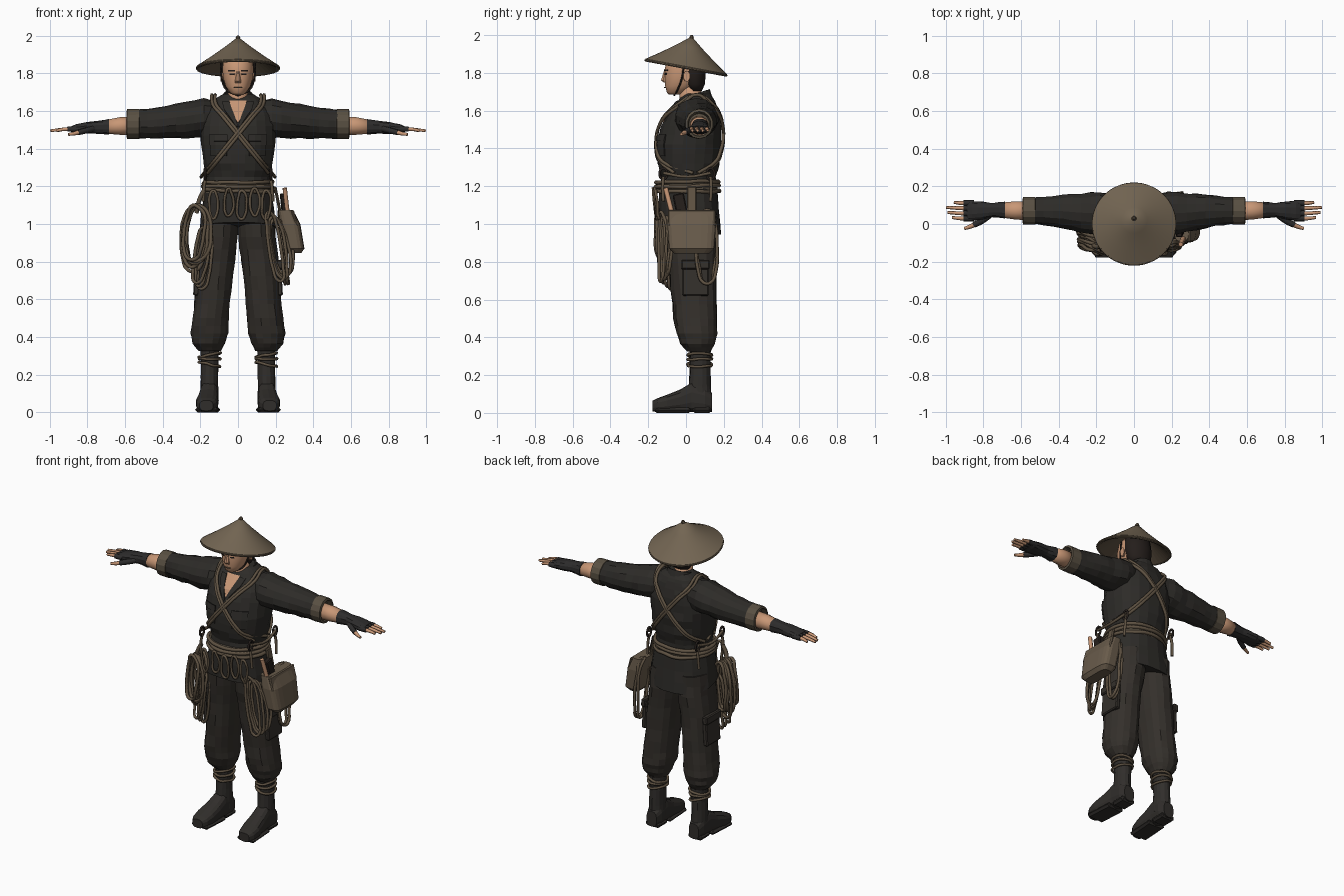
import bpy, bmesh, math, random
from mathutils import Vector
from mathutils.bvhtree import BVHTree

random.seed(4)
cube = bpy.data.objects.get("Cube")
if cube:
    bpy.data.objects.remove(cube)


def material(name, *rgb):
    m = bpy.data.materials.new(name)
    m.use_nodes = True
    m.diffuse_color = (*rgb, 1)
    m.node_tree.nodes["Principled BSDF"].inputs["Base Color"].default_value = (*rgb, 1)
    return m


JACKET = material("charcoal cloth", .026, .024, .021)
PANTS = material("brown black cloth", .034, .029, .024)
BOOT = material("boot leather", .030, .027, .024)
GLOVE = material("glove knit", .026, .025, .025)
CUFF = material("cuff lining", .10, .08, .055)
STRAW = material("straw", .17, .13, .085)
CANVAS = material("bag canvas", .14, .105, .07)
ROPE = material("rope", .115, .085, .055)
SKIN = material("skin", .58, .31, .18)
HAIR = material("dark hair", .018, .013, .011)


def mesh_object(name, bm, mat, smooth=False):
    bmesh.ops.recalc_face_normals(bm, faces=bm.faces)
    for f in bm.faces:
        f.smooth = smooth
    me = bpy.data.meshes.new(name)
    bm.to_mesh(me)
    bm.free()
    me.materials.append(mat)
    ob = bpy.data.objects.new(name, me)
    bpy.context.collection.objects.link(ob)
    return ob


def loft(name, rings, mat, axis="z", sides=16, steps=1, power=2.0, jitter=0.0,
         smooth=False, side=1, caps=True, bend=None):
    """Skin rings of (position, centre u, centre v, radius u, radius v) along an axis."""
    full = []
    for a, b in zip(rings, rings[1:]):
        full += [[p + (q - p) * k / steps for p, q in zip(a, b)] for k in range(steps)]
    full.append(rings[-1])
    bm = bmesh.new()
    loops = []
    for pos, cu, cv, ru, rv in full:
        loop = []
        for i in range(sides):
            t = math.tau * (i + .5) / sides
            c, s = math.cos(t), math.sin(t)
            k = 1 + random.uniform(-jitter, jitter)
            u = cu + k * ru * math.copysign(abs(c) ** (2 / power), c)
            v = cv + k * rv * math.copysign(abs(s) ** (2 / power), s)
            p = {"x": (pos, u, v), "y": (u, pos, v), "z": (u, v, pos)}[axis]
            p = bend(Vector(p)) if bend else Vector(p)
            loop.append(bm.verts.new((p.x * side, p.y, p.z)))
        loops.append(loop)
    for a, b in zip(loops, loops[1:]):
        for i in range(sides):
            j = (i + 1) % sides
            bm.faces.new((a[i], a[j], b[j], b[i]))
    if caps:
        bm.faces.new(loops[0])
        bm.faces.new(loops[-1])
    return mesh_object(name, bm, mat, smooth)


def tube(name, points, r, mat=ROPE, cyclic=False, taper=1.0):
    cu = bpy.data.curves.new(name, "CURVE")
    cu.dimensions = "3D"
    cu.bevel_depth, cu.bevel_resolution = r, 1
    cu.resolution_u, cu.use_fill_caps = 4, True
    sp = cu.splines.new("BEZIER")
    sp.bezier_points.add(len(points) - 1)
    for i, (bp, p) in enumerate(zip(sp.bezier_points, points)):
        bp.co = p
        bp.handle_left_type = bp.handle_right_type = "AUTO"
        bp.radius = 1 + (taper - 1) * i / max(1, len(points) - 1)
    sp.use_cyclic_u = cyclic
    cu.materials.append(mat)
    ob = bpy.data.objects.new(name, cu)
    bpy.context.collection.objects.link(ob)
    return ob


def ring(name, centre, u, v, r, mat=ROPE, count=10, wobble=0.0):
    """Closed rope loop spanned by the half axes u and v."""
    pts = []
    for i in range(count):
        t = math.tau * i / count
        p = Vector(centre) + Vector(u) * math.cos(t) + Vector(v) * math.sin(t)
        pts.append(p + Vector([random.uniform(-wobble, wobble) for _ in range(3)]))
    return tube(name, pts, r, mat, True)


def box(name, centre, size, mat, tilt=(0, 0, 0), bevel=.006):
    bm = bmesh.new()
    bmesh.ops.create_cube(bm, size=1)
    bmesh.ops.scale(bm, vec=size, verts=bm.verts)
    ob = mesh_object(name, bm, mat)
    ob.location, ob.rotation_euler = centre, tilt
    mod = ob.modifiers.new("soft edges", "BEVEL")
    mod.width, mod.segments = bevel, 1
    return ob


def surface(ob):
    return BVHTree.FromPolygons([v.co for v in ob.data.vertices],
                                [p.vertices[:] for p in ob.data.polygons])


def on_surface(tree, x, z, out, front=True):
    d = 1 if front else -1
    hit = tree.ray_cast(Vector((x, -d, z)), Vector((0, d, 0)))[0]
    y = hit.y if hit else .05
    return Vector((x, y - d * out, z))


def patch(name, tree, rows, mat, out=.006):
    """Thin cloth or skin panel laid on the front; rows are (z, x from, x to)."""
    bm = bmesh.new()
    grid = [[bm.verts.new(on_surface(tree, a + (b - a) * k / 3, z, out)) for k in range(4)]
            for z, a, b in rows]
    for p, q in zip(grid, grid[1:]):
        for k in range(3):
            bm.faces.new((p[k], p[k + 1], q[k + 1], q[k]))
    ob = mesh_object(name, bm, mat)
    ob.modifiers.new("thickness", "SOLIDIFY").thickness = .006
    return ob


# Jacket body, skirt and belt
torso = loft("jacket_body", [
    (1.17, 0, .01, .17, .15), (1.25, 0, .015, .168, .145), (1.32, 0, .012, .185, .165),
    (1.42, 0, .017, .2, .172), (1.52, 0, .027, .2, .158), (1.58, 0, .035, .19, .14),
    (1.63, 0, .05, .16, .112), (1.665, 0, .058, .12, .09), (1.69, 0, .06, .08, .065)],
    JACKET, sides=20, steps=2, power=2.3, jitter=.022)
body = surface(torso)
loft("jacket_skirt", [(1.22, 0, .01, .168, .15), (1.1, 0, .015, .188, .16),
                      (.98, 0, .02, .203, .165)], JACKET, sides=20, steps=2, power=2.4,
     jitter=.02, bend=lambda p: p + Vector((0, 0, -.2 * p.y * (1.22 - p.z) / .24)))
loft("belt_wrap", [(1.165, 0, .008, .178, .16), (1.225, 0, .01, .176, .158)], CUFF,
     sides=20, power=2.3)
for i, z in enumerate((1.175, 1.2, 1.222)):
    ring(f"belt_rope_{i}", (0, .008, z), (.185, 0, .004 * (i - 1)), (0, .167, 0), .011,
         count=14, wobble=.004)

# Neck opening, lapels, collar and chest pockets
patch("open_neck", body, [(1.54, -.004, .004), (1.58, -.022, .022), (1.62, -.036, .036),
                          (1.655, -.046, .046)], SKIN)
for s in (-1, 1):
    patch("lapel", body, [(1.52, 0, .012 * s), (1.57, .016 * s, .045 * s),
                          (1.61, .032 * s, .075 * s), (1.65, .046 * s, .085 * s)], JACKET, .012)
    patch("chest_pocket", body, [(1.36, .06 * s, .145 * s), (1.42, .06 * s, .15 * s),
                                 (1.46, .06 * s, .15 * s)], JACKET, .01)
    patch("pocket_flap", body, [(1.44, .057 * s, .153 * s), (1.475, .057 * s, .153 * s)],
          JACKET, .016)
collar = loft("collar", [(1.635, 0, .055, .1, .09), (1.7, 0, .055, .077, .072)], JACKET,
              sides=20, caps=False, bend=lambda p: p + Vector((0, 0, (p.y - .08) * .3)))
bm = bmesh.new()
bm.from_mesh(collar.data)
gap = [f for f in bm.faces if f.calc_center_median().y < 0 and abs(f.calc_center_median().x) < .04]
bmesh.ops.delete(bm, geom=gap, context="FACES")
bm.to_mesh(collar.data)
bm.free()
collar.modifiers.new("thickness", "SOLIDIFY").thickness = .008

# Head
loft("neck", [(1.58, 0, .04, .06, .065), (1.65, 0, .025, .054, .058), (1.74, 0, .02, .054, .06)],
     SKIN, smooth=True)
head = loft("head", [
    (1.685, 0, -.06, .025, .03), (1.697, 0, -.052, .042, .05), (1.73, 0, -.028, .066, .083),
    (1.77, 0, -.012, .078, .1), (1.82, 0, -.008, .084, .106), (1.87, 0, -.004, .078, .098),
    (1.9, 0, 0, .055, .07)], SKIN, sides=20, power=2.2, smooth=True)
face = surface(head)
loft("hair", [(1.705, 0, .05, .055, .035), (1.74, 0, .045, .078, .056), (1.8, 0, .038, .088, .068),
              (1.87, 0, .03, .084, .068), (1.9, 0, .02, .05, .05)], HAIR, smooth=True)
loft("nose", [(1.748, 0, -.105, .018, .012), (1.76, 0, -.112, .017, .022),
              (1.81, 0, -.108, .008, .01)], SKIN, sides=8)
patch("mouth", face, [(1.722, -.02, .02), (1.726, -.022, .022)], ROPE, .002)
for s in (-1, 1):
    patch("eye", face, [(1.79, .02 * s, .044 * s), (1.798, .02 * s, .044 * s)], HAIR, .003)
    patch("eyebrow", face, [(1.81, .016 * s, .052 * s), (1.818, .016 * s, .052 * s)], HAIR, .004)
    loft("ear", [(.078, -.002, 1.78, .014, .024), (.094, .004, 1.783, .018, .03)], SKIN,
         axis="x", sides=8, side=s)
    tube("chin_strap", [(.09 * s, -.01, 1.86), (.086 * s, -.022, 1.77), (.06 * s, -.045, 1.71),
                        (0, -.062, 1.682)], .005, HAIR)

# Conical hat, tipped back
hat = loft("straw_hat", [(.13, 0, 0, .02, .02), (-.008, 0, 0, .205, .205), (-.01, 0, 0, .22, .22),
                         (.004, 0, 0, .22, .22), (.055, 0, 0, .145, .145),
                         (.11, 0, 0, .07, .07), (.158, 0, 0, .01, .01)], STRAW, sides=40)
hat.data.materials.append(ROPE)
for p in hat.data.polygons:
    p.material_index = int(p.normal.z < 0)
    p.use_smooth = p.normal.z > .3
rim = ring("hat_rim", (0, 0, -.003), (.219, 0, 0), (0, .219, 0), .005, count=16)
knob = loft("hat_knob", [(.15, 0, 0, .012, .012), (.162, 0, 0, .013, .013),
                         (.173, 0, 0, .006, .006)], ROPE, sides=8)
for ob in (hat, rim, knob):
    ob.location, ob.rotation_euler = (0, 0, 1.83), (-.185, 0, 0)

# Arms, hands, legs and boots
for s, tag in ((1, "left"), (-1, "right")):
    loft(tag + "_sleeve", [
        (.1, .06, 1.57, .09, .085), (.18, .055, 1.565, .118, .1), (.28, .06, 1.55, .105, .095),
        (.38, .068, 1.54, .09, .086), (.48, .07, 1.532, .076, .08), (.55, .07, 1.53, .07, .074)],
        JACKET, axis="x", sides=14, steps=2, jitter=.05, side=s)
    loft(tag + "_cuff", [(.52, .07, 1.53, .066, .07), (.525, .07, 1.53, .075, .08),
                         (.588, .07, 1.53, .074, .079), (.592, .07, 1.53, .062, .066),
                         (.56, .07, 1.53, .055, .055)], CUFF, axis="x", sides=14, side=s)
    loft(tag + "_forearm", [(.55, .07, 1.52, .052, .052), (.63, .072, 1.52, .05, .048),
                            (.71, .074, 1.515, .04, .036)], SKIN, axis="x", sides=12, side=s,
         smooth=True)
    loft(tag + "_glove", [(.685, .074, 1.515, .045, .042), (.75, .074, 1.513, .038, .034),
                          (.8, .072, 1.51, .047, .032), (.86, .07, 1.505, .053, .025),
                          (.885, .07, 1.503, .05, .016)], GLOVE, axis="x", sides=12, steps=2,
         jitter=.04, power=2.4, side=s)
    for i, end in enumerate((.965, .99, .996, .955)):
        y = .03 + .027 * i
        tube(f"{tag}_finger_{i}", [(.86 * s, y, 1.503), (.92 * s, y, 1.503),
                                   (end * s, y + .004, 1.495)], .013, SKIN, taper=.6)
        tube(f"{tag}_finger_sleeve_{i}", [(.85 * s, y, 1.503), (.905 * s, y, 1.503)], .0155, GLOVE)
    tube(tag + "_thumb_sleeve", [(.77 * s, .045, 1.505), (.81 * s, .015, 1.495),
                                 (.85 * s, -.005, 1.485)], .018, GLOVE, taper=.85)
    tube(tag + "_thumb", [(.84 * s, 0, 1.488), (.87 * s, -.014, 1.48), (.9 * s, -.024, 1.475)],
         .014, SKIN, taper=.6)

    loft(tag + "_trouser_leg", [
        (1.06, .095, .025, .095, .14), (.93, .101, .03, .1, .14), (.8, .118, .035, .101, .128),
        (.65, .13, .04, .096, .12), (.5, .144, .048, .096, .115), (.42, .152, .057, .1, .108),
        (.365, .156, .062, .085, .092), (.325, .15, .068, .058, .062)],
        PANTS, sides=16, steps=2, power=2.2, jitter=.04, side=s)
    box(tag + "_cargo_pocket", (.218 * s, .05, .71), (.03, .14, .18), PANTS, (0, -.06 * s, 0))
    box(tag + "_cargo_flap", (.222 * s, .05, .785), (.034, .15, .05), PANTS, (0, -.06 * s, 0))
    loft(tag + "_boot_shaft", [(.06, .152, .075, .05, .06), (.14, .152, .073, .047, .058),
                               (.24, .15, .075, .047, .054), (.35, .15, .075, .05, .056)],
         BOOT, sides=14, steps=2, jitter=.03, side=s)
    loft(tag + "_boot_foot", [
        (-.178, .168, .036, .036, .028), (-.15, .167, .041, .054, .037), (-.1, .164, .05, .06, .046),
        (-.03, .158, .064, .054, .06), (.03, .154, .082, .049, .078), (.1, .152, .07, .05, .066),
        (.138, .152, .055, .036, .05)], BOOT, axis="y", sides=14, power=2.8, side=s)
    box(tag + "_boot_sole", (.161 * s, -.07, .014), (.122, .19, .028), BOOT, (0, 0, .06 * s), .012)
    box(tag + "_boot_heel", (.153 * s, .085, .016), (.1, .1, .032), BOOT, bevel=.012)
    for i, z in enumerate((.255, .285, .305)):
        ring(f"{tag}_ankle_rope_{i}", (.15 * s, .073, z), (.056, 0, .012 * (i - 1)),
             (0, .063, 0), .008, wobble=.003)

    # Crossed shoulder ropes, doubled, running front to back
    for k, shift in enumerate((-.009, .009)):
        path = []
        for front in (True, False):
            leg = [on_surface(body, s * (.125 - .295 * t / 6) + shift, 1.635 - .365 * t / 6,
                              .012, front) for t in range(7)]
            path += leg[::-1] if front else [Vector((s * .13 + shift, .06, 1.685))] + leg
        tube(f"{tag}_shoulder_rope_{k}", path, .0095)
    for y in (-.12, .13):
        ring(tag + "_metal_loop", (.175 * s, y, 1.265), (0, .02, 0), (0, 0, .03), .007, HAIR, 8)
        tube(tag + "_hanger", [(.172 * s, y, 1.25), (.18 * s, y * 1.03, 1.2),
                               (.185 * s, y, 1.12)], .009)
    tube(tag + "_side_rope", [(.18 * s, -.12, 1.27), (.196 * s, .01, 1.25), (.18 * s, .13, 1.27)], .009)

# Loops hung along the front of the belt
for i, x in enumerate((-.13, -.05, .02, .09, .15)):
    ring(f"belt_loop_{i}", (x, -.165 + .6 * x * x, 1.1 + .015 * (i % 2)), (.024, 0, .006),
         (0, -.008, .075), .008, count=8, wobble=.004)

# Coiled rope at the right hip
for i in range(9):
    w, h = random.uniform(.05, .085), random.uniform(.14, .18)
    ring(f"coil_{i}", (-.225 + random.uniform(-.012, .012), -.09 + .012 * (i - 4), 1.1 - h),
         (w, -.45 * w, 0), (.01, 0, h), .01, wobble=.006)
for i in range(3):
    ring(f"coil_tail_{i}", (-.2 + .012 * i, -.12 + .02 * i, .83), (.035, -.02, 0),
         (.02, 0, .15 + .012 * i), .009, wobble=.006)
tube("coil_hanger", [(-.18, -.12, 1.18), (-.205, -.12, 1.13), (-.22, -.1, 1.06)], .013)

# Rope loops at the left hip
for i in range(4):
    ring(f"left_loop_{i}", (.195 + .012 * i, -.13 + .012 * i, .88), (.035 + .006 * i, .015, 0),
         (-.03, 0, .19 - .014 * i), .009, wobble=.005)
for i in range(2):
    ring(f"rear_loop_{i}", (.235 + .015 * i, .11, .88), (0, .05 + .008 * i, 0), (-.015, 0, .2),
         .009, wobble=.004)

# Hip bag with flap and tools
loft("hip_bag", [(.845, .3, .03, .035, .095), (.87, .298, .03, .055, .12), (1.0, .275, .03, .056, .13),
                 (1.075, .252, .03, .04, .122)], CANVAS, sides=20, power=4)
box("bag_flap", (.3, .03, 1.03), (.016, .25, .09), CANVAS, (0, -.26, 0))
box("bag_strap", (.21, .03, 1.13), (.016, .05, .14), ROPE, (0, -.2, 0))
tube("wooden_handle", [(.27, -.06, 1.0), (.258, -.085, 1.1), (.248, -.108, 1.19)], .013, SKIN)
box("tool_case", (.245, -.03, 1.1), (.035, .06, .12), HAIR, (.2, -.1, 0))
